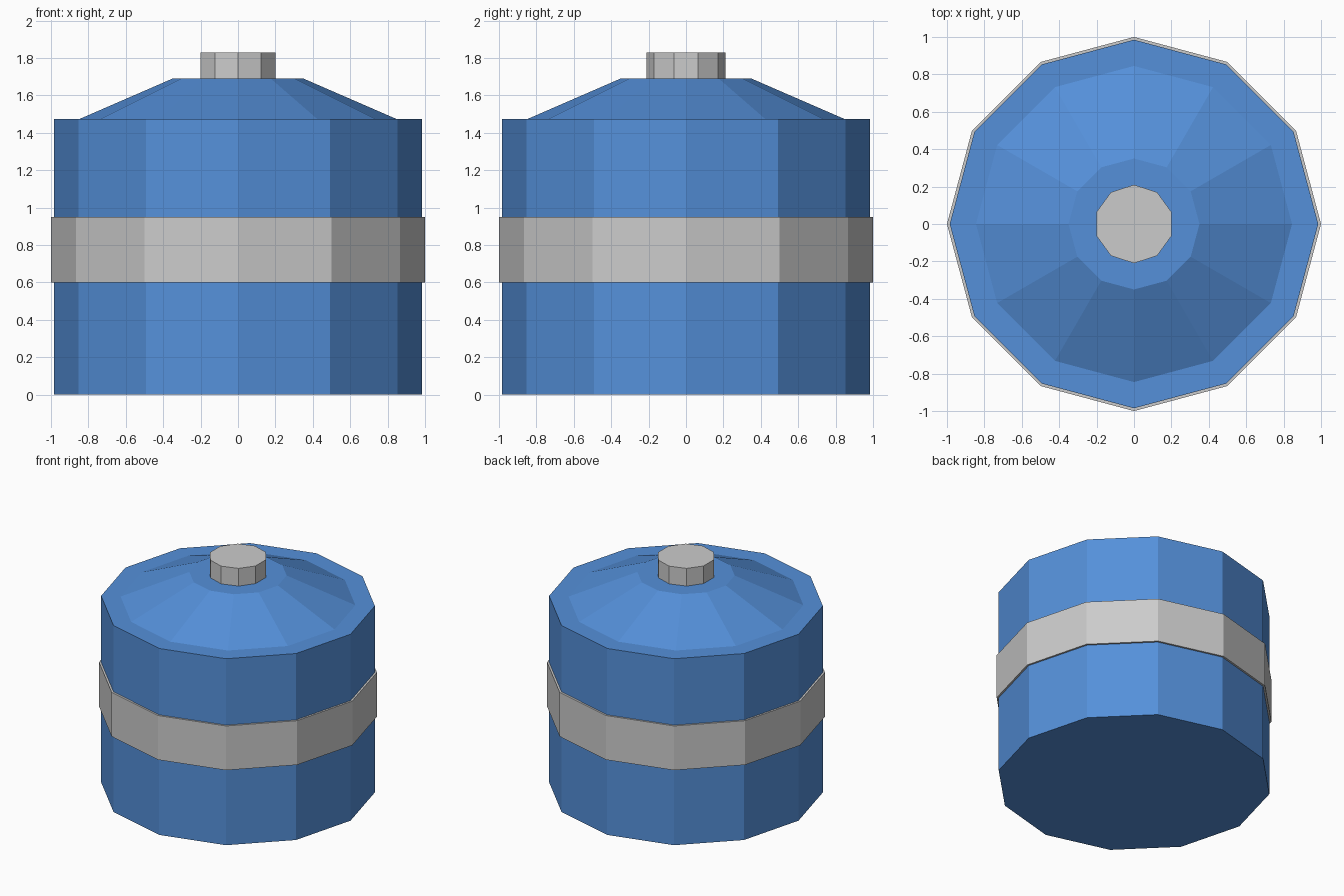
import bpy
from math import pi

if "Cube" in bpy.data.objects:
    bpy.data.objects.remove(bpy.data.objects["Cube"])

blue = bpy.data.materials.new("blue_paint")
blue.diffuse_color = (0.09, 0.28, 0.70, 1)
blue.use_nodes = True
blue.node_tree.nodes["Principled BSDF"].inputs["Base Color"].default_value = blue.diffuse_color


def prism(name, sides, r_bottom, r_top, z0, z1, material=None):
    """Flat-sided drum or cone with a corner pointing along y."""
    bpy.ops.mesh.primitive_cone_add(
        vertices=sides, radius1=r_bottom, radius2=r_top,
        depth=z1 - z0, location=(0, 0, (z0 + z1) / 2))
    obj = bpy.context.object
    obj.name = name
    if material:
        obj.data.materials.append(material)
    return obj


# Twelve-sided drum with a sloped lid
prism("drum_body", 12, 0.985, 0.985, 0, 1.475, blue)
prism("sloped_lid", 12, 0.845, 0.35, 1.475, 1.69, blue)

# Grey band around the middle
prism("middle_band", 12, 1.0, 1.0, 0.60, 0.95)

# Ten-sided cap on top
prism("top_cap", 10, 0.21, 0.21, 1.69, 1.83)
